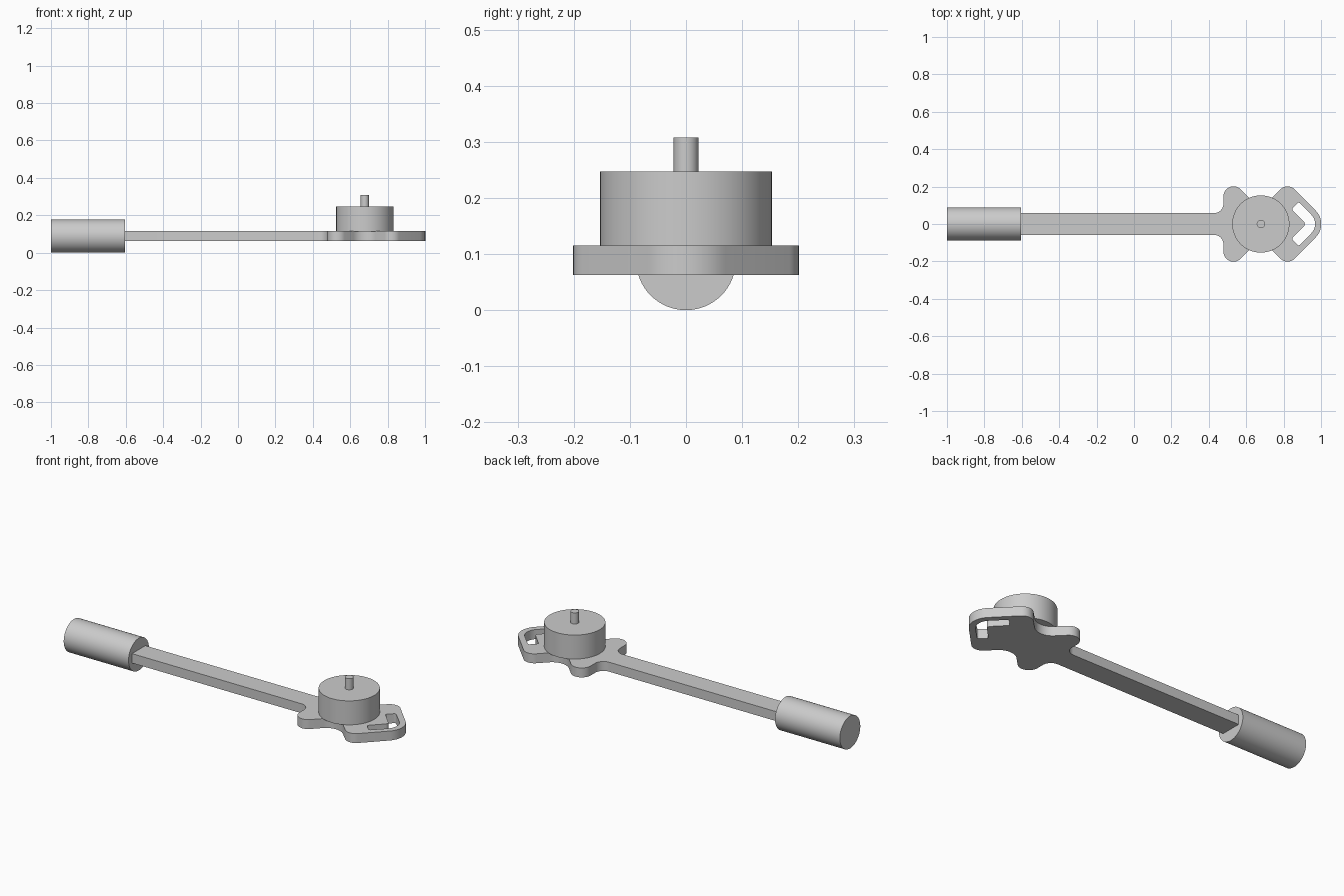
import bpy
import math
from mathutils import Vector

cube = bpy.data.objects.get("Cube")
if cube:
    bpy.data.objects.remove(cube)

grey = bpy.data.materials.new("plain grey")
grey.use_nodes = True
colour = (0.6, 0.6, 0.6, 1)
grey.diffuse_color = colour
grey.node_tree.nodes["Principled BSDF"].inputs["Base Color"].default_value = colour


def finish(obj, name):
    obj.name = name
    obj.data.materials.clear()
    obj.data.materials.append(grey)
    bpy.ops.object.shade_smooth_by_angle(angle=math.radians(30))


def cylinder(name, radius, length, centre, rotation=(0, 0, 0)):
    bpy.ops.mesh.primitive_cylinder_add(vertices=64, radius=radius, depth=length,
                                        location=centre, rotation=rotation)
    finish(bpy.context.object, name)


def rounded(corners, steps=12):
    """Closed outline with each (x, y, radius) corner filleted."""
    points = []
    for i, (x, y, r) in enumerate(corners):
        p = Vector((x, y))
        if r == 0:
            points.append(p)
            continue
        u = (Vector(corners[i - 1][:2]) - p).normalized()
        v = (Vector(corners[(i + 1) % len(corners)][:2]) - p).normalized()
        half = u.angle(v) / 2
        centre = p + (u + v).normalized() * r / math.sin(half)
        start = (p + u * r / math.tan(half) - centre).normalized()
        end = (p + v * r / math.tan(half) - centre).normalized()
        points += [centre + r * start.slerp(end, k / steps) for k in range(steps + 1)]
    return points


def mirrored(half):
    """Append the -y copy of a half outline, sharing corners on the axis."""
    return half + [(x, -y, r) for x, y, r in reversed(half) if y]


def plate(name, outlines, bottom, top):
    curve = bpy.data.curves.new(name, "CURVE")
    curve.dimensions = "2D"
    curve.fill_mode = "BOTH"
    curve.extrude = (top - bottom) / 2
    for outline in outlines:
        spline = curve.splines.new("POLY")
        spline.points.add(len(outline) - 1)
        for point, co in zip(spline.points, outline):
            point.co = (co.x, co.y, 0, 1)
        spline.use_cyclic_u = True
    obj = bpy.data.objects.new(name, curve)
    obj.location.z = (top + bottom) / 2
    bpy.context.collection.objects.link(obj)
    bpy.ops.object.select_all(action="DESELECT")
    obj.select_set(True)
    bpy.context.view_layer.objects.active = obj
    bpy.ops.object.convert(target="MESH")
    obj = bpy.context.object
    # weld caps to walls
    weld = obj.modifiers.new("weld", "WELD")
    weld.merge_threshold = 0.0001
    bpy.ops.object.modifier_apply(modifier=weld.name)
    finish(obj, name)


# Arm and four-eared mount, with a V-shaped slot near the tip
body = mirrored([(-0.61, 0.058, 0), (0.478, 0.058, 0.05), (0.478, 0.278, 0.054),
                 (0.677, 0.079, 0.085), (0.822, 0.224, 0.055), (1.041, 0, 0.1)])
slot = [(0.92, 0, 0.017), (0.842, 0.08, 0.01), (0.88, 0.118, 0.01), (0.997, 0, 0.07),
        (0.88, -0.118, 0.01), (0.842, -0.08, 0.01)]
plate("arm_and_mount", [rounded(body), rounded(slot)], 0.063, 0.115)

# Counterweight on the far end of the arm
cylinder("counterweight", 0.089, 0.395, (-0.8025, 0, 0.089), (0, math.pi / 2, 0))

# Motor and its shaft
motor_x = 0.678
cylinder("motor_body", 0.153, 0.133, (motor_x, 0, 0.1805))
cylinder("motor_shaft", 0.022, 0.07, (motor_x, 0, 0.273))
